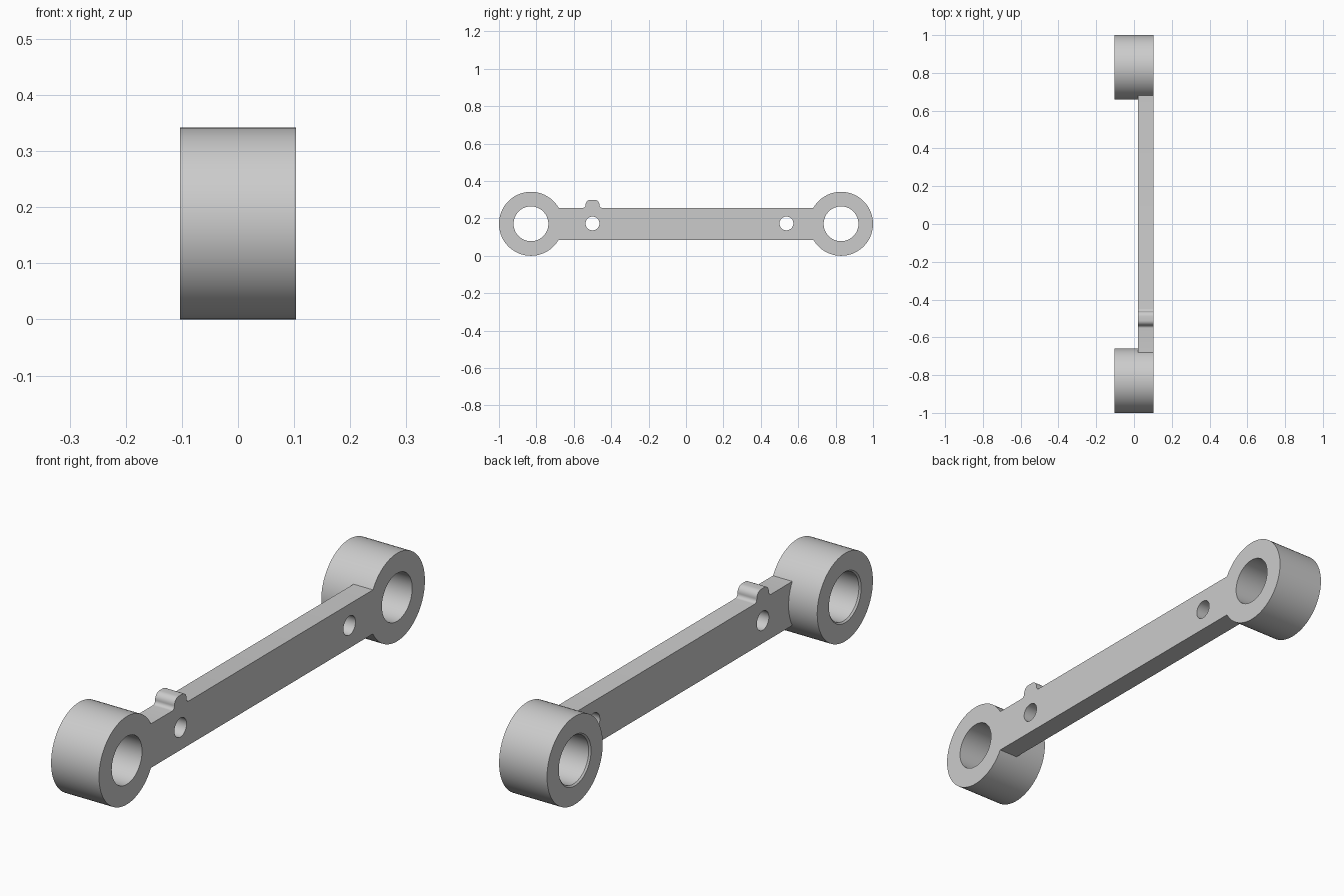
import bpy, bmesh, math

if "Cube" in bpy.data.objects:
    bpy.data.objects.remove(bpy.data.objects["Cube"])

R, HOLE, CY, CZ = 0.171, 0.093, 0.829, 0.171   # end rings
X0, X1, BAR_X = -0.103, 0.103, 0.02            # depth of rings and bar
HALF = R * 0.5                                 # half height of bar (30 degree contact)

steel = bpy.data.materials.new("plain grey")
steel.diffuse_color = (0.6, 0.6, 0.6, 1)
steel.use_nodes = True
steel.node_tree.nodes["Principled BSDF"].inputs["Base Color"].default_value = steel.diffuse_color


def arc(cy, cz, r, a0, a1, n):
    """Points on an arc in the yz plane, angles in degrees."""
    return [(cy + r * math.cos(math.radians(a0 + (a1 - a0) * i / n)),
             cz + r * math.sin(math.radians(a0 + (a1 - a0) * i / n))) for i in range(n + 1)]


def circle(cy, cz, r, n):
    return arc(cy, cz, r, 0, 360, n)[:-1]


def finish(bm, name):
    bmesh.ops.recalc_face_normals(bm, faces=bm.faces)
    me = bpy.data.meshes.new(name)
    bm.to_mesh(me)
    bm.free()
    me.materials.append(steel)
    ob = bpy.data.objects.new(name, me)
    bpy.context.collection.objects.link(ob)
    bpy.ops.object.select_all(action='DESELECT')
    ob.select_set(True)
    bpy.context.view_layer.objects.active = ob
    bpy.ops.object.shade_smooth_by_angle(angle=math.radians(30))


def ring(name, cy, n=72):
    """Bored cylinder with a fine chamfer at the bore's left mouth."""
    c = 0.006
    section = [(X0, R), (X1, R), (X1, HOLE), (X0 + c, HOLE), (X0, HOLE + c)]
    bm = bmesh.new()
    loops = [[bm.verts.new((x, y, z)) for y, z in circle(cy, CZ, r, n)] for x, r in section]
    for a, b in zip(loops, loops[1:] + loops[:1]):
        for i in range(n):
            j = (i + 1) % n
            bm.faces.new((a[i], a[j], b[j], b[i]))
    finish(bm, name)


def plate(name, outlines):
    """Flat plate from an outer outline and hole outlines, extruded along x."""
    bm = bmesh.new()
    edges = []
    for pts in outlines:
        vs = [bm.verts.new((BAR_X, y, z)) for y, z in pts]
        edges += [bm.edges.new((vs[i - 1], vs[i])) for i in range(len(vs))]
    bmesh.ops.triangle_fill(bm, edges=edges, use_beauty=True, normal=(1, 0, 0))
    ext = bmesh.ops.extrude_face_region(bm, geom=bm.faces[:], use_keep_orig=True)
    for g in ext["geom"]:
        if isinstance(g, bmesh.types.BMVert):
            g.co.x = X1
    finish(bm, name)


ring("front_ring", -CY)
ring("back_ring", CY)

# Bar outline: scooped ends against the rings, small filleted lug on top
top = CZ + HALF
LY, LW, LTOP, FIL, RND = -0.50, 0.037, 0.299, 0.014, 0.026
outline = arc(-CY, CZ, R, -30, 30, 12)
outline += arc(LY - LW - FIL, top + FIL, FIL, -90, 0, 6)
outline += arc(LY - LW + RND, LTOP - RND, RND, 180, 90, 8)
outline += arc(LY + LW - RND, LTOP - RND, RND, 90, 0, 8)
outline += arc(LY + LW + FIL, top + FIL, FIL, 180, 270, 6)
outline += arc(CY, CZ, R, 150, 210, 12)
plate("connecting_bar", [outline,
                         circle(LY, 0.173, 0.037, 40),
                         circle(0.537, 0.173, 0.037, 40)])
